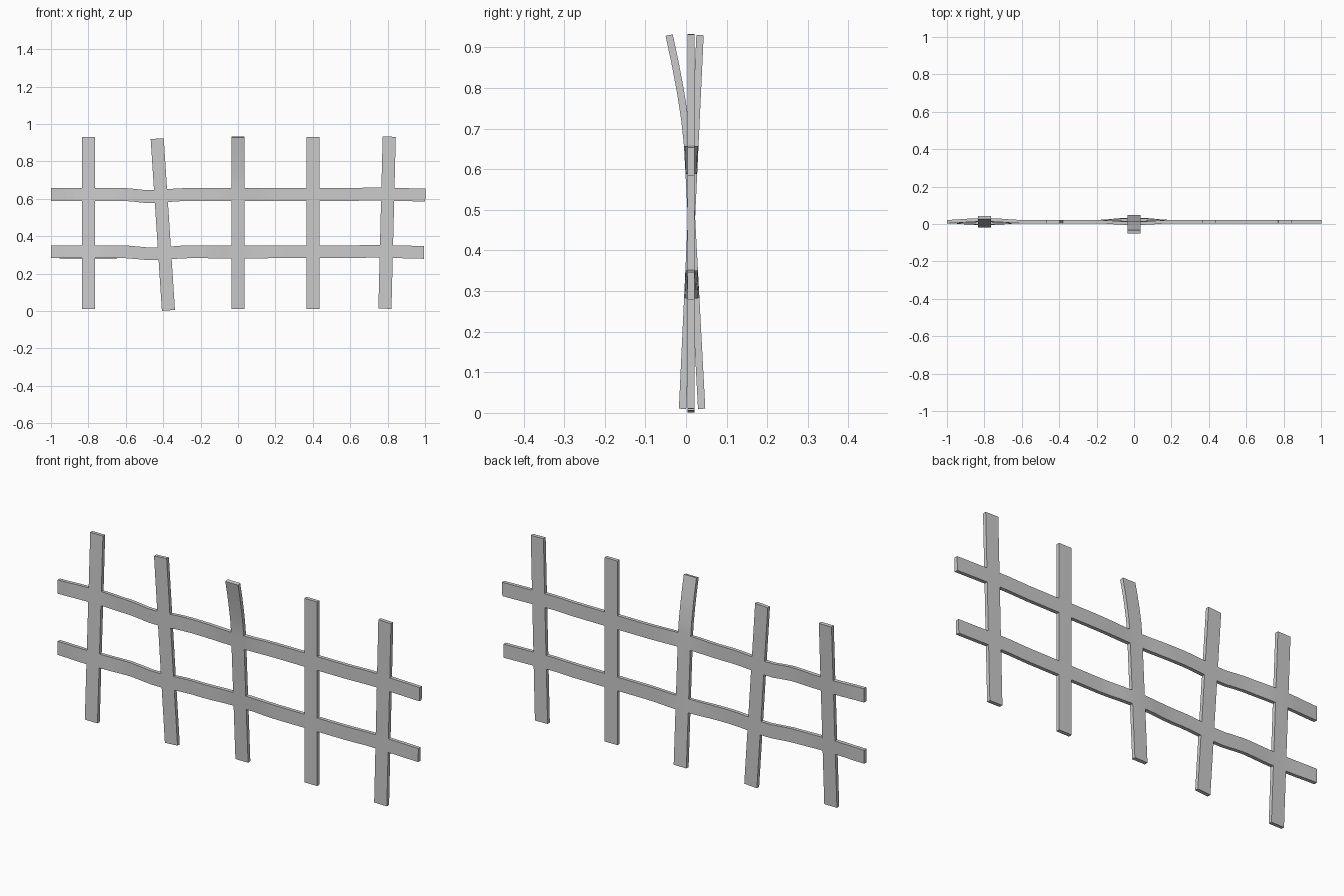
import bpy, bmesh, math

if "Cube" in bpy.data.objects:
    bpy.data.objects.remove(bpy.data.objects["Cube"])

HALF = 0.035            # half slat width
Y0, ZC = 0.0125, 0.47   # panel plane and mid height

# Each slat: (x, z shift, in-plane tilt, bottom y offset, top y offset, has bent tip)
SLATS = [
    (-0.8, 0.0, 0.0, -0.021, 0.022, False),
    (-0.402, -0.0077, -0.0653, 0.0, 0.0, False),
    (0.0, 0.0, 0.0, 0.026, -0.023, True),
    (0.4, 0.0, 0.0, 0.0, 0.0, False),
    (0.797, 0.002, 0.025, 0.0, 0.0, False),
]
ROWS = [0.01, 0.15, 0.282, 0.35, 0.47, 0.588, 0.657, 0.72, 0.79, 0.86, 0.93]
RAIL_ROWS = (2, 5)


def y_offset(slat, z):
    """Lean of a slat out of the panel, plus the broken tip's curl."""
    t = (z - 0.01) / 0.92
    y = slat[3] + (slat[4] - slat[3]) * t
    if slat[5] and z > 0.66:
        y -= 0.031 * ((z - 0.66) / 0.27) ** 1.5
    return y


def place(x, z):
    """Warp a flat grid point; slat displacement fades out along the rails."""
    slat = min(SLATS, key=lambda s: abs(s[0] - x))
    d = abs(x - slat[0])
    w = 1.0 - min(max((d - HALF) / (0.2 - HALF), 0.0), 1.0)
    w = w * w * (3 - 2 * w)
    if x > 0.8:
        w = 1.0
    a = slat[2] * w
    dx, dz = x - slat[0], z - ZC
    px = slat[0] + dx * math.cos(a) + dz * math.sin(a)
    pz = ZC - dx * math.sin(a) + dz * math.cos(a) + slat[1] * w
    return (px, Y0 + y_offset(slat, z) * w, pz)


# Column positions: slat edges plus intermediate points along the rails
cols = {-1.0, 0.998, -0.6, -0.2, 0.2, 0.6}
slat_left = set()
for s in SLATS:
    slat_left.add(round(s[0] - HALF, 4))
    cols.update(round(s[0] + k, 4) for k in (-0.145, -0.09, -HALF, HALF, 0.09, 0.145))
cols = sorted(cols)

# Lattice of slats and rails as one flush sheet
bm = bmesh.new()
verts = {}


def vert(i, j):
    if (i, j) not in verts:
        verts[i, j] = bm.verts.new(place(cols[i], ROWS[j]))
    return verts[i, j]


for i in range(len(cols) - 1):
    for j in range(len(ROWS) - 1):
        if cols[i] in slat_left or j in RAIL_ROWS:
            bm.faces.new([vert(i, j), vert(i + 1, j), vert(i + 1, j + 1), vert(i, j + 1)])

mesh = bpy.data.meshes.new("fence_panel")
bm.to_mesh(mesh)
bm.free()
fence = bpy.data.objects.new("fence_panel", mesh)
bpy.context.collection.objects.link(fence)

# Board thickness
mod = fence.modifiers.new("thickness", 'SOLIDIFY')
mod.thickness = 0.018
mod.offset = 0.0
bpy.context.view_layer.objects.active = fence
fence.select_set(True)
bpy.ops.object.modifier_apply(modifier=mod.name)
bpy.ops.object.shade_smooth_by_angle(angle=math.radians(30))
